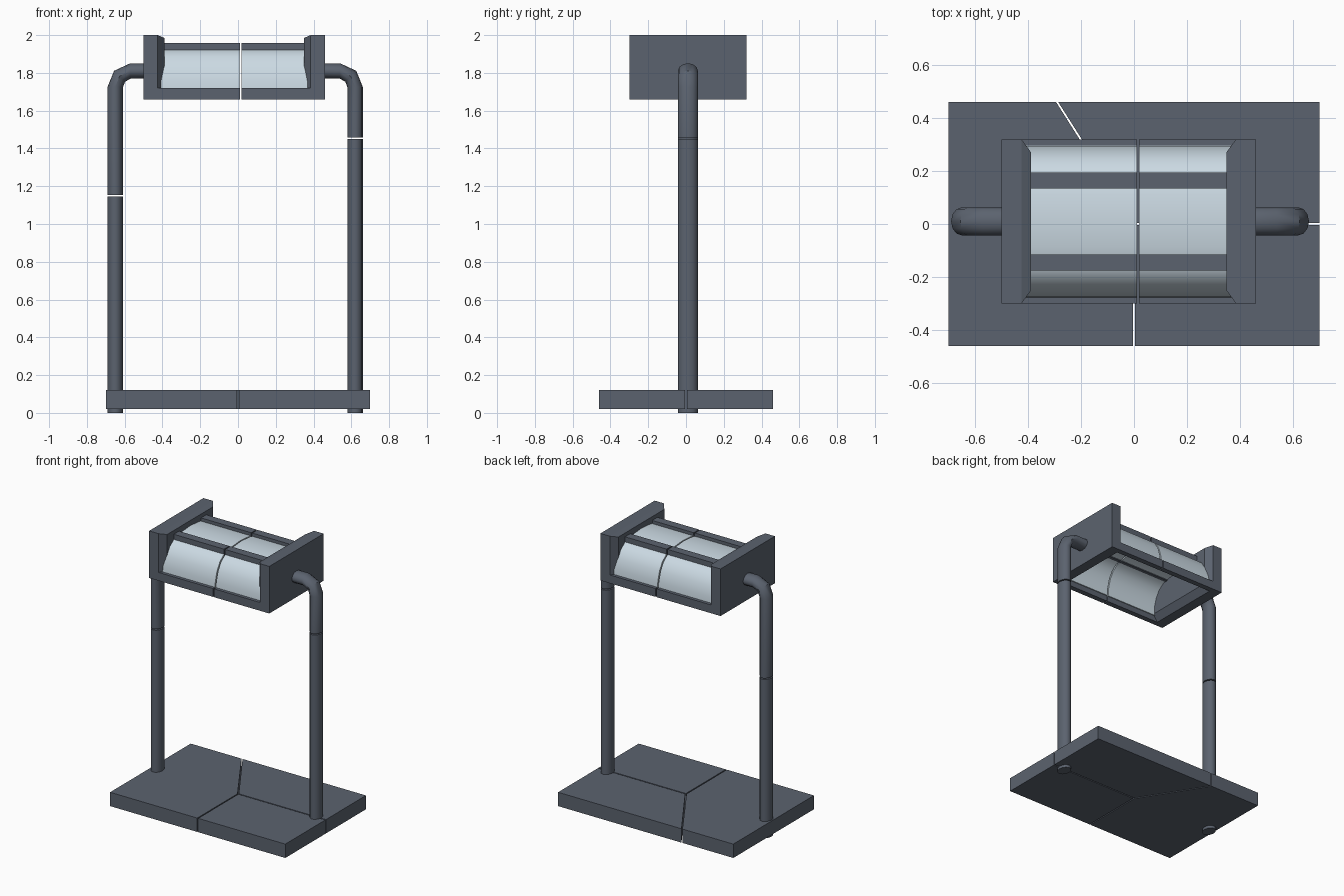
import bpy, bmesh, math
from mathutils import Vector

if "Cube" in bpy.data.objects:
    bpy.data.objects.remove(bpy.data.objects["Cube"])


def material(name, rgb):
    m = bpy.data.materials.new(name)
    m.diffuse_color = (*rgb, 1)
    m.use_nodes = True
    m.node_tree.nodes["Principled BSDF"].inputs["Base Color"].default_value = m.diffuse_color
    return m


slate = material("slate metal", (0.105, 0.124, 0.158))
glass = material("pale glass", (0.60, 0.70, 0.77))
CX, CY = -0.02, 0.01   # centre of the lamp head
GAP = 0.004            # half width of the crack lines


def make(name, verts, faces, mat, smooth=False):
    me = bpy.data.meshes.new(name)
    me.from_pydata([tuple(v) for v in verts], [], faces)
    bm = bmesh.new()
    bm.from_mesh(me)
    bmesh.ops.recalc_face_normals(bm, faces=bm.faces)
    bm.to_mesh(me)
    bm.free()
    me.materials.append(mat)
    ob = bpy.data.objects.new(name, me)
    bpy.context.collection.objects.link(ob)
    if smooth:
        bpy.ops.object.select_all(action='DESELECT')
        bpy.context.view_layer.objects.active = ob
        ob.select_set(True)
        bpy.ops.object.shade_smooth_by_angle(angle=math.radians(40))
    return ob


def loft(name, rings, mat, smooth=False):
    """Skin equal-sized rings and cap both ends."""
    n = len(rings[0])
    verts = [v for r in rings for v in r]
    faces = [(k * n + i, k * n + (i + 1) % n, (k + 1) * n + (i + 1) % n, (k + 1) * n + i)
             for k in range(len(rings) - 1) for i in range(n)]
    faces += [tuple(range(n)), tuple(range(len(verts) - n, len(verts)))]
    return make(name, verts, faces, mat, smooth)


def box(name, x0, x1, y0, y1, z0, z1, mat):
    ring = [(x0, y0), (x1, y0), (x1, y1), (x0, y1)]
    return loft(name, [[(x, y, z) for x, y in ring] for z in (z0, z1)], mat)


# Base slab in three cracked pieces
g = GAP
pieces = [
    [(g, -0.46), (0.70, -0.46), (0.70, -g), (g, -g)],
    [(g, g), (0.70, g), (0.70, 0.46), (-0.29 + g, 0.46)],
    [(-g, -0.46), (-g, 0), (-0.29 - g, 0.46), (-0.70, 0.46), (-0.70, -0.46)],
]
for i, p in enumerate(pieces):
    loft(f"base_slab_{i}", [[(x, y, z) for x, y in p] for z in (0.02, 0.12)], slate)


# Bent posts: oval tube rising, then turning inward to the head
def tube(name, path, side):
    rings = []
    for x, z, a in path:   # a = lean of the tube from vertical
        ring = []
        for k in range(12):
            t = 2 * math.pi * k / 12
            u, v = 0.041 * math.cos(t), 0.053 * math.sin(t)
            ring.append((-0.015 + side * (x + u * math.cos(a)), CY + v, z + u * math.sin(a)))
        rings.append(ring)
    return loft(name, rings, slate, True)


for side, label, crack in ((-1, "left", 1.15), (1, "right", 1.455)):
    tube(f"{label}_post_lower", [(0.635, 0, 0), (0.635, crack - g, 0)], side)
    tube(f"{label}_post_upper", [(0.635, crack + g, 0), (0.635, 1.725, 0),
                                 (0.612, 1.782, math.pi / 4), (0.555, 1.81, math.pi / 2),
                                 (0.45, 1.81, math.pi / 2)], side)


# Head end plates, bevelled on the inner face
def rect(x, hy, z0, z1):
    return [(x, CY - hy, z0), (x, CY + hy, z0), (x, CY + hy, z1), (x, CY - hy, z1)]


for side, label in ((-1, "left"), (1, "right")):
    loft(f"{label}_end_plate", [rect(CX + side * 0.48, 0.31, 1.66, 2.0),
                                rect(CX + side * 0.405, 0.31, 1.66, 2.0),
                                rect(CX + side * 0.37, 0.262, 1.71, 1.985)], slate)

# Lower frame bars and upper rails, each cracked in the middle
for half, (x0, x1) in (("left", (CX - 0.42, 0.015 - g)), ("right", (0.015 + g, CX + 0.42))):
    for s, label in ((-1, "front"), (1, "back")):
        ya, yb = sorted((CY + s * 0.31, CY + s * 0.272))
        box(f"{label}_frame_bar_{half}", x0, x1, ya, yb, 1.66, 1.72, slate)
        ya, yb = sorted((CY + s * 0.125, CY + s * 0.185))
        box(f"{label}_top_rail_{half}", x0, x1, ya, yb, 1.905, 1.957, slate)

    # Arched glass shell
    side_profile = [(0.288, 1.70), (0.285, 1.76), (0.265, 1.83), (0.232, 1.885),
                    (0.185, 1.92), (0.10, 1.94)]
    outer = [(-y, z) for y, z in side_profile] + [(0, 1.948)] + side_profile[::-1]
    inner = [(y * 0.92, 1.70 + (z - 1.70) * 0.91) for y, z in outer][::-1]
    n = len(outer)
    prof = outer + inner
    verts = [(x, CY + y, z) for x in (x0, x1) for y, z in prof]
    m = 2 * n
    faces = [(i, (i + 1) % m, m + (i + 1) % m, m + i) for i in range(m)]
    for i in range(n - 1):   # end strips of the shell
        a, b, c, d = i, i + 1, m - 2 - i, m - 1 - i
        faces += [(a, b, c, d), (m + a, m + b, m + c, m + d)]
    make(f"glass_arch_{half}", verts, faces, glass, True)
